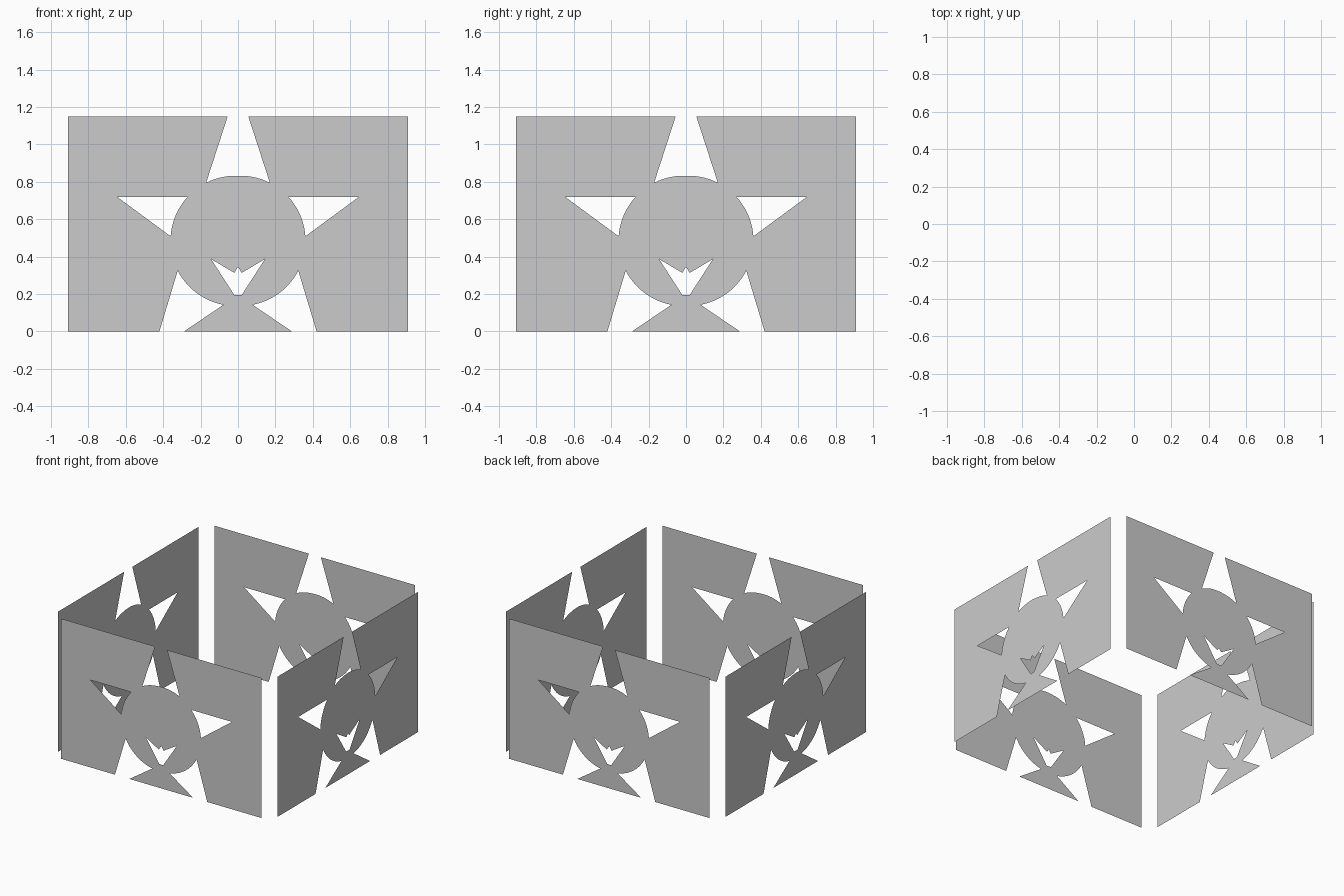
import bpy, bmesh, math
from mathutils import Matrix, Vector

if "Cube" in bpy.data.objects:
    bpy.data.objects.remove(bpy.data.objects["Cube"])

# Half outline of the panel beside the star cut-out, and the wedge under it
SIDE = [(-0.91, 0), (-0.42, 0), (-0.284, 0.452), (-0.645, 0.718),
        (-0.195, 0.718), (-0.055, 1.15), (-0.91, 1.15)]
WEDGE = [(-0.288, 0), (0.288, 0), (0, 0.195)]
# Tick-shaped opening in the disc
TICK = [(-0.23, 0.393), (-0.155, 0.393), (-0.02, 0.313), (0.175, 0.617),
        (0.267, 0.617), (0.276, 0.59), (0.02, 0.195), (-0.056, 0.19), (-0.225, 0.343)]
CENTRE, RADIUS, SEGMENTS = (-0.013, 0.484), 0.348, 96
WALL = 0.998  # distance of each wall's mid-plane from the middle


def loop(bm, points):
    return [bm.verts.new((x, 0, z)) for x, z in points]


def finish(bm, name, matrix):
    # Face every sheet towards local -y, then place it
    for f in bm.faces:
        f.normal_update()
        if f.normal.y > 0:
            f.normal_flip()
    bm.transform(matrix)
    mesh = bpy.data.meshes.new(name)
    bm.to_mesh(mesh)
    bm.free()
    bpy.context.collection.objects.link(bpy.data.objects.new(name, mesh))


def star_panel(name, matrix):
    bm = bmesh.new()
    for outline in (SIDE, [(-x, z) for x, z in SIDE], WEDGE):
        bm.faces.new(loop(bm, outline))
    finish(bm, name, matrix)


def tick_disc(name, matrix):
    bm = bmesh.new()
    rim = [(CENTRE[0] + RADIUS * math.cos(2 * math.pi * i / SEGMENTS),
            CENTRE[1] + RADIUS * math.sin(2 * math.pi * i / SEGMENTS))
           for i in range(SEGMENTS)]
    for outline in (rim, TICK):
        verts = loop(bm, outline)
        for a, b in zip(verts, verts[1:] + verts[:1]):
            bm.edges.new((a, b))
    bmesh.ops.triangle_fill(bm, edges=bm.edges[:], use_beauty=True,
                            normal=Vector((0, -1, 0)))
    finish(bm, name, matrix)


# Four walls, each with an outward and an inward leaf back to back
for i, side in enumerate(("front", "right", "back", "left")):
    wall = Matrix.Rotation(i * math.pi / 2, 4, 'Z') @ Matrix.Translation((0, -WALL, 0))
    for leaf, turn in (("outer", 0), ("inner", math.pi)):
        place = wall @ Matrix.Rotation(turn, 4, 'Z')
        star_panel(f"{side}_{leaf}_panel", place @ Matrix.Translation((0, -0.001, 0)))
        tick_disc(f"{side}_{leaf}_disc", place @ Matrix.Translation((0, -0.002, 0)))
